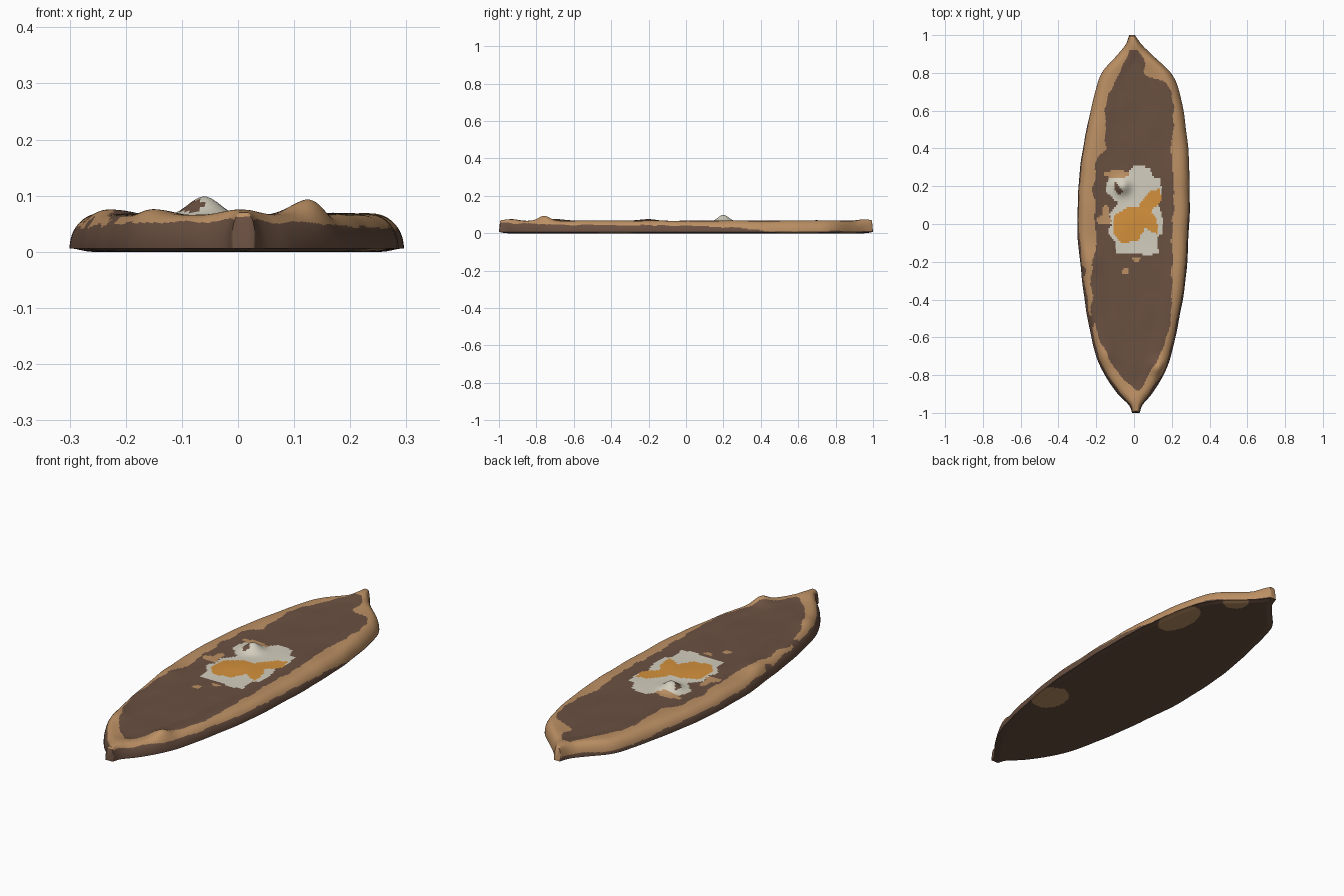
import bpy, bmesh, math
from mathutils import noise, Vector

if "Cube" in bpy.data.objects:
    bpy.data.objects.remove(bpy.data.objects["Cube"])

# ---- materials
def material(name, rgb):
    m = bpy.data.materials.new(name)
    lin = [(c / 255 / 12.92) if c < 11 else ((c / 255 + 0.055) / 1.055) ** 2.4 for c in rgb]
    m.diffuse_color = (*lin, 1)
    m.use_nodes = True
    m.node_tree.nodes["Principled BSDF"].inputs["Base Color"].default_value = m.diffuse_color
    return m

MATS = [material("golden crust", (188, 144, 100)),
        material("browned filling", (106, 80, 65)),
        material("egg white", (211, 206, 190)),
        material("egg yolk", (212, 145, 60))]
CRUST, FILLING, WHITE, YOLK = range(4)

# ---- helpers
def curve(points, y):
    """Smooth interpolation through (y, value) points."""
    n = len(points)
    if y <= points[0][0]:
        return points[0][1]
    if y >= points[-1][0]:
        return points[-1][1]
    i = next(k for k in range(n - 1) if points[k + 1][0] >= y)
    def slope(k):
        a, b = points[max(k - 1, 0)], points[min(k + 1, n - 1)]
        return (b[1] - a[1]) / (b[0] - a[0])
    (y0, v0), (y1, v1) = points[i], points[i + 1]
    h = y1 - y0
    t = (y - y0) / h
    return ((2*t**3 - 3*t**2 + 1) * v0 + (t**3 - 2*t**2 + t) * h * slope(i)
            + (3*t**2 - 2*t**3) * v1 + (t**3 - t**2) * h * slope(i + 1))

def inside(poly, x, y):
    hit = False
    for (x0, y0), (x1, y1) in zip(poly, poly[1:] + poly[:1]):
        if (y0 > y) != (y1 > y) and x < x0 + (y - y0) * (x1 - x0) / (y1 - y0):
            hit = not hit
    return hit

def near(spots, x, y):
    return any(((x - a) / rx) ** 2 + ((y - b) / ry) ** 2 < 1 for a, b, rx, ry in spots)

def smooth(a, b, v):
    t = min(max((v - a) / (b - a), 0), 1)
    return t * t * (3 - 2 * t)

# ---- outline of the boat-shaped bread and of its filling
LEFT = [(-1, -.01), (-.96, -.025), (-.9, -.085), (-.8, -.155), (-.7, -.2), (-.5, -.245), (-.3, -.275),
        (0, -.3), (.3, -.285), (.5, -.25), (.7, -.205), (.8, -.17), (.9, -.085), (.95, -.045), (1, -.025)]
RIGHT = [(-1, .03), (-.96, .045), (-.9, .095), (-.8, .155), (-.7, .195), (-.5, .24), (-.3, .272),
         (0, .292), (.3, .292), (.5, .277), (.7, .24), (.8, .195), (.9, .09), (.95, .04), (1, .005)]
FILL_L = [(-.88, .01), (-.8, -.07), (-.7, -.14), (-.5, -.215), (-.3, -.225), (-.05, -.2), (.2, -.21),
          (.35, -.19), (.4, -.155), (.6, -.15), (.72, -.12), (.8, -.08), (.92, -.03)]
FILL_R = [(-.88, .03), (-.8, .08), (-.7, .13), (-.6, .175), (-.4, .2), (-.1, .2), (.2, .215), (.4, .2),
          (.6, .21), (.75, .17), (.79, .07), (.85, .07), (.92, .02)]
# height below which the side wall is baked brown
WALL_L = [(-1, .055), (-.6, .05), (0, .04), (.45, .035), (.6, .025), (1, .02)]
WALL_R = [(-1, .055), (-.6, .045), (0, .04), (.3, .03), (.45, .012), (1, .012)]

# ---- egg and small spots
EGG = [(-.15, .2), (-.13, .25), (-.03, .27), (0, .31), (.08, .3), (.1, .25), (.14, .24), (.145, .17),
       (.13, .1), (.15, .05), (.15, -.05), (.12, -.07), (.13, -.15), (.07, -.17), (0, -.15),
       (-.09, -.16), (-.1, -.1), (-.14, -.04), (-.12, -.01), (-.13, .05), (-.08, .11), (-.15, .17)]
YOLK_EDGE = [(-.11, 0), (-.1, .05), (-.03, .09), (.02, .09), (.08, .17), (.14, .19), (.145, .12), (.09, .07),
             (.12, .02), (.13, -.06), (.06, -.02), (.02, -.09), (-.07, -.1), (-.11, -.05)]
NICK = [(-.1, .23), (-.06, .17), (-.08, .15), (-.105, .19)]
TAN_SPOTS = [(-.09, .265, .07, .02), (-.045, -.25, .02, .016), (-.16, .02, .04, .025),
             (.01, -.185, .025, .012), (-.15, .07, .02, .03)]
UNDER_SPOTS = [(.2, -.37, .08, .1), (.21, .58, .07, .13), (.11, .87, .06, .06)]
WALL_BROWN = [(-.275, -.25, .02, .03), (-.24, -.52, .03, .04)]
# (x, y, height, radius)
BUMPS = [(-.06, .2, .036, .05), (.13, -.76, .026, .055), (-.24, -.2, .008, .08), (0, -.93, .01, .07),
         (0, .95, .008, .06), (-.16, -.7, .008, .07), (.02, .02, .004, .1)]

def top_height(x, y, xl, xr):
    half = (xr - xl) / 2
    d = min(x - xl, xr - x, (1 - abs(y)) * 1.5)
    r = min(.06, .8 * half)
    q = min(max(d / r, 0), 1)
    n = noise.noise(Vector((x * 9, y * 6, 1))) * .004
    crest = .067 - .005 * smooth(.07, .14, d) + n
    crest += sum(h * math.exp(-((x - a) ** 2 + (y - b) ** 2) / (s * s) * 1.6) for a, b, h, s in BUMPS)
    return .006 + (crest - .006) * math.sqrt(1 - (1 - q) ** 2.4)

def top_colour(c):
    x, y, z = c
    w = noise.noise(Vector((x * 6, y * 14, 5))) * .018
    if inside(NICK, x, y):
        return FILLING
    if inside(YOLK_EDGE, x, y):
        return YOLK
    if near(TAN_SPOTS, x, y):
        return CRUST
    if inside(EGG, x, y):
        return WHITE
    if -.88 < y < .92 and curve(FILL_L, y) + w < x < curve(FILL_R, y) + w:
        return FILLING
    if near(WALL_BROWN, x, y):
        return FILLING
    wall = curve(WALL_L if x < 0 else WALL_R, y)
    return FILLING if z < wall + w * .4 else CRUST

# ---- flatbread: upper and lower skins share one rim
NY, NX = 220, 96
bm = bmesh.new()
top, low = [], []
for j in range(NY + 1):
    t = -1 + 2 * j / NY
    y = .6 * t + .4 * math.sin(math.pi * t / 2)
    wob = noise.noise(Vector((0, y * 7, 3))) * .004
    xl, xr = curve(LEFT, y) + wob, curve(RIGHT, y) + wob
    a, b = [], []
    for i in range(NX + 1):
        x = xl + (xr - xl) * (1 - math.cos(math.pi * i / NX)) / 2
        v = bm.verts.new((x, y, top_height(x, y, xl, xr)))
        a.append(v)
        rim = i in (0, NX) or j in (0, NY)
        d = min(x - xl, xr - x, 1 - abs(y))
        b.append(v if rim else bm.verts.new((x, y, .006 * (1 - smooth(0, .04, d)))))
    top.append(a)
    low.append(b)

for j in range(NY):
    for i in range(NX):
        f = bm.faces.new((top[j][i], top[j][i+1], top[j+1][i+1], top[j+1][i]))
        f.material_index = top_colour(f.calc_center_median())
        g = (low[j][i], low[j+1][i], low[j+1][i+1], low[j][i+1])
        f = bm.faces.new(g)
        c = f.calc_center_median()
        f.material_index = CRUST if near(UNDER_SPOTS, c.x, c.y) else FILLING

mesh = bpy.data.meshes.new("flatbread")
bm.to_mesh(mesh)
bm.free()
for m in MATS:
    mesh.materials.append(m)
bread = bpy.data.objects.new("flatbread", mesh)
bpy.context.collection.objects.link(bread)
bpy.context.view_layer.objects.active = bread
bread.select_set(True)
bpy.ops.object.shade_smooth_by_angle(angle=math.radians(45))
